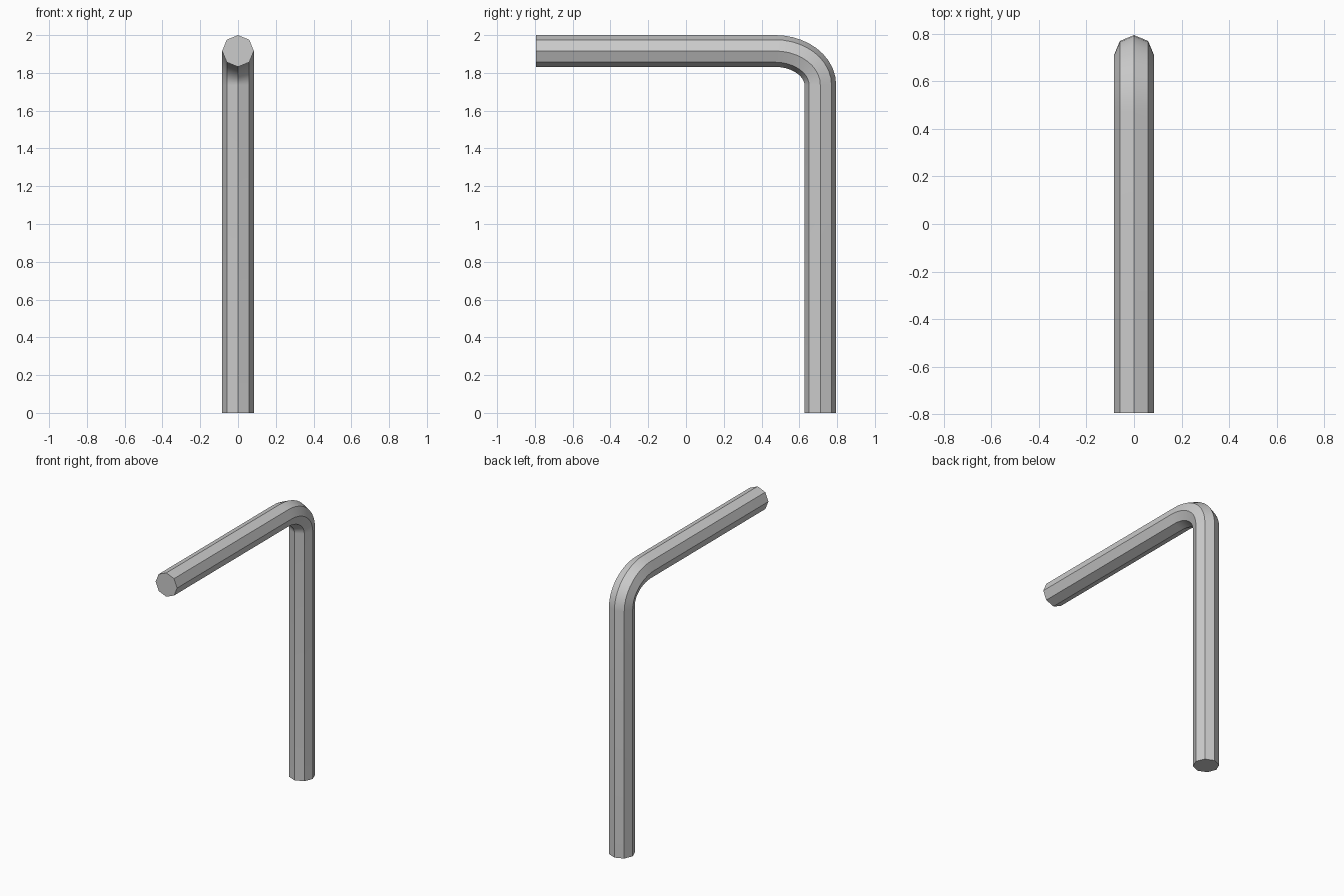
import bpy, bmesh, math
from mathutils import Vector

if "Cube" in bpy.data.objects:
    bpy.data.objects.remove(bpy.data.objects["Cube"])

R = 0.084            # rod radius (corner to centre)
SIDES = 8
TOP, BACK = 2 - R, 0.795 - R
BEND_Y, BEND_Z = 0.24, 0.18   # bend size along each leg
STEPS = 10

# Centre path in the YZ plane: (y, z, outward normal y, normal z)
path = [(-0.795, TOP, 0, 1)]
for i in range(STEPS + 1):
    a = math.pi / 2 * (1 - i / STEPS)
    n = Vector((math.cos(a) / BEND_Y, math.sin(a) / BEND_Z)).normalized()
    path.append((BACK - BEND_Y + BEND_Y * math.cos(a),
                 TOP - BEND_Z + BEND_Z * math.sin(a), n.x, n.y))
path.append((BACK, 0, 1, 0))

# Sweep an octagon along the path
bm = bmesh.new()
rings = []
for y, z, ny, nz in path:
    ring = []
    for k in range(SIDES):
        t = 2 * math.pi * k / SIDES
        u, v = R * math.sin(t), R * math.cos(t)
        ring.append(bm.verts.new((u, y + ny * v, z + nz * v)))
    rings.append(ring)
for r0, r1 in zip(rings, rings[1:]):
    for k in range(SIDES):
        j = (k + 1) % SIDES
        bm.faces.new((r0[k], r0[j], r1[j], r1[k]))

# Flat end caps
bm.faces.new(rings[0])
bm.faces.new(rings[-1])
bmesh.ops.recalc_face_normals(bm, faces=bm.faces[:])

mesh = bpy.data.meshes.new("bent_rod")
bm.to_mesh(mesh)
bm.free()
rod = bpy.data.objects.new("bent_rod", mesh)
bpy.context.collection.objects.link(rod)

# Smooth round the bend, crisp along the octagon edges
bpy.context.view_layer.objects.active = rod
rod.select_set(True)
bpy.ops.object.shade_smooth_by_angle(angle=math.radians(30))
